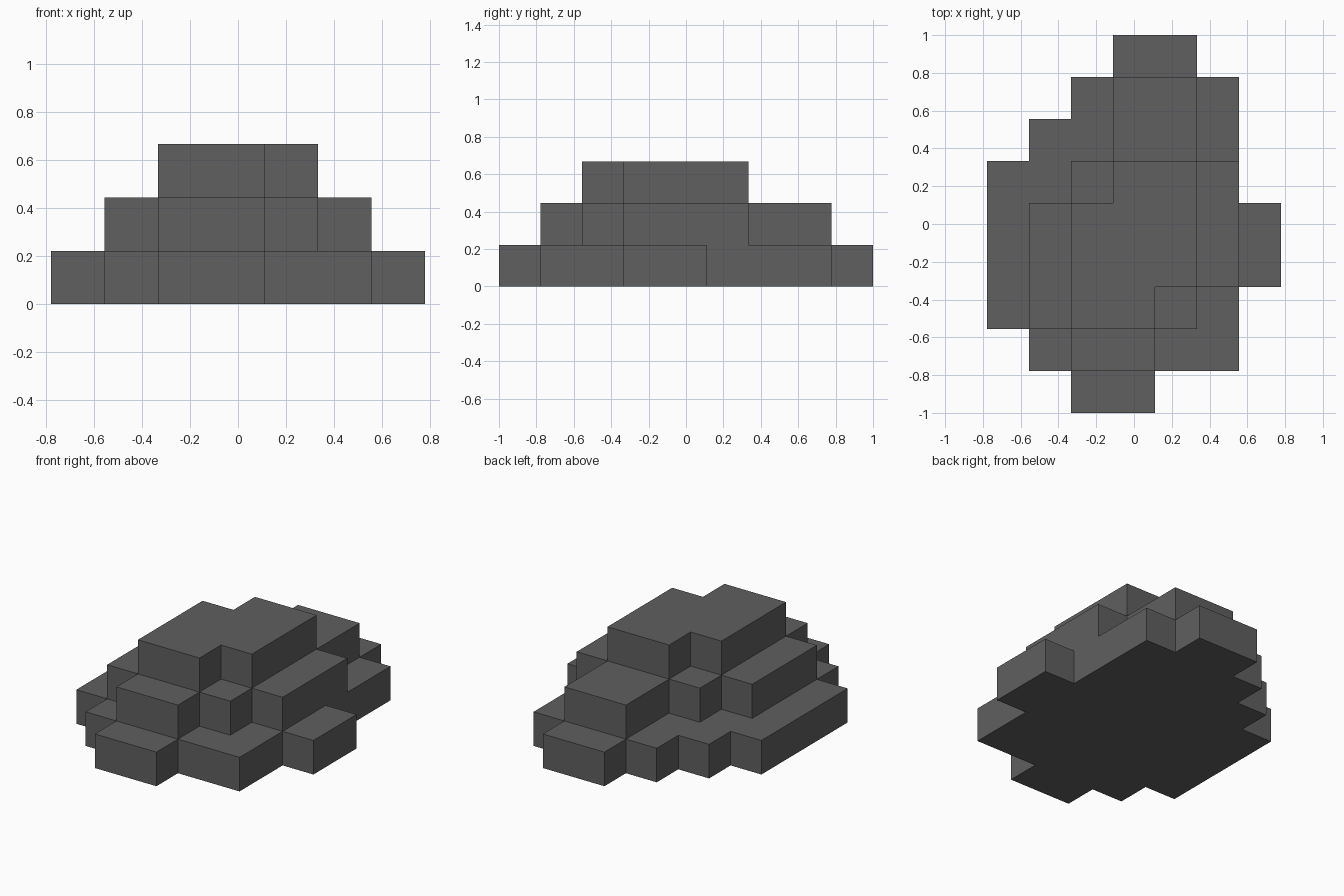
import bpy, bmesh
from mathutils import Vector

if "Cube" in bpy.data.objects:
    bpy.data.objects.remove(bpy.data.objects["Cube"])

U = 2 / 9                      # block size
NX, NY = 7, 9                  # grid footprint

# each tier is a union of block rectangles (x0, x1, y0, y1) in grid cells
TIERS = [
    [(2, 4, 0, 9), (1, 6, 1, 7), (0, 6, 2, 6), (6, 7, 3, 5),
     (2, 6, 7, 8), (3, 5, 8, 9)],
    [(2, 4, 1, 6), (1, 5, 2, 5), (3, 5, 2, 8), (5, 6, 3, 6)],
    [(2, 4, 2, 5), (3, 5, 3, 6)],
]
# the back row of the lowest tier is narrower than its long strip
CUT = {(2, 8, 0)}

cells = {(x, y, z) for z, rects in enumerate(TIERS)
         for x0, x1, y0, y1 in rects
         for x in range(x0, x1) for y in range(y0, y1)} - CUT

# skin: only exposed block faces
bm = bmesh.new()
for c in cells:
    for axis in range(3):
        for s in (-1, 1):
            n = [0, 0, 0]
            n[axis] = s
            if (c[0] + n[0], c[1] + n[1], c[2] + n[2]) in cells:
                continue
            a, b = Vector((0, 0, 0)), Vector((0, 0, 0))
            a[(axis + 1) % 3] = 0.5
            b[(axis + 2) % 3] = 0.5
            mid = Vector(c) + Vector((0.5, 0.5, 0.5)) + Vector(n) * 0.5
            loop = [mid - a - b, mid + a - b, mid + a + b, mid - a + b]
            if s < 0:
                loop.reverse()
            bm.faces.new([bm.verts.new(((p.x - NX / 2) * U, (p.y - NY / 2) * U, p.z * U))
                          for p in loop])

# merge into large flat faces
bmesh.ops.remove_doubles(bm, verts=bm.verts, dist=1e-4)
bmesh.ops.dissolve_limit(bm, angle_limit=0.01, verts=bm.verts, edges=bm.edges)

mesh = bpy.data.meshes.new("stepped_rock")
bm.to_mesh(mesh)
bm.free()
mat = bpy.data.materials.new("dark grey")
mat.diffuse_color = (0.115, 0.115, 0.115, 1)
mat.use_nodes = True
mat.node_tree.nodes["Principled BSDF"].inputs["Base Color"].default_value = mat.diffuse_color
mesh.materials.append(mat)
bpy.context.collection.objects.link(bpy.data.objects.new("stepped_rock", mesh))
